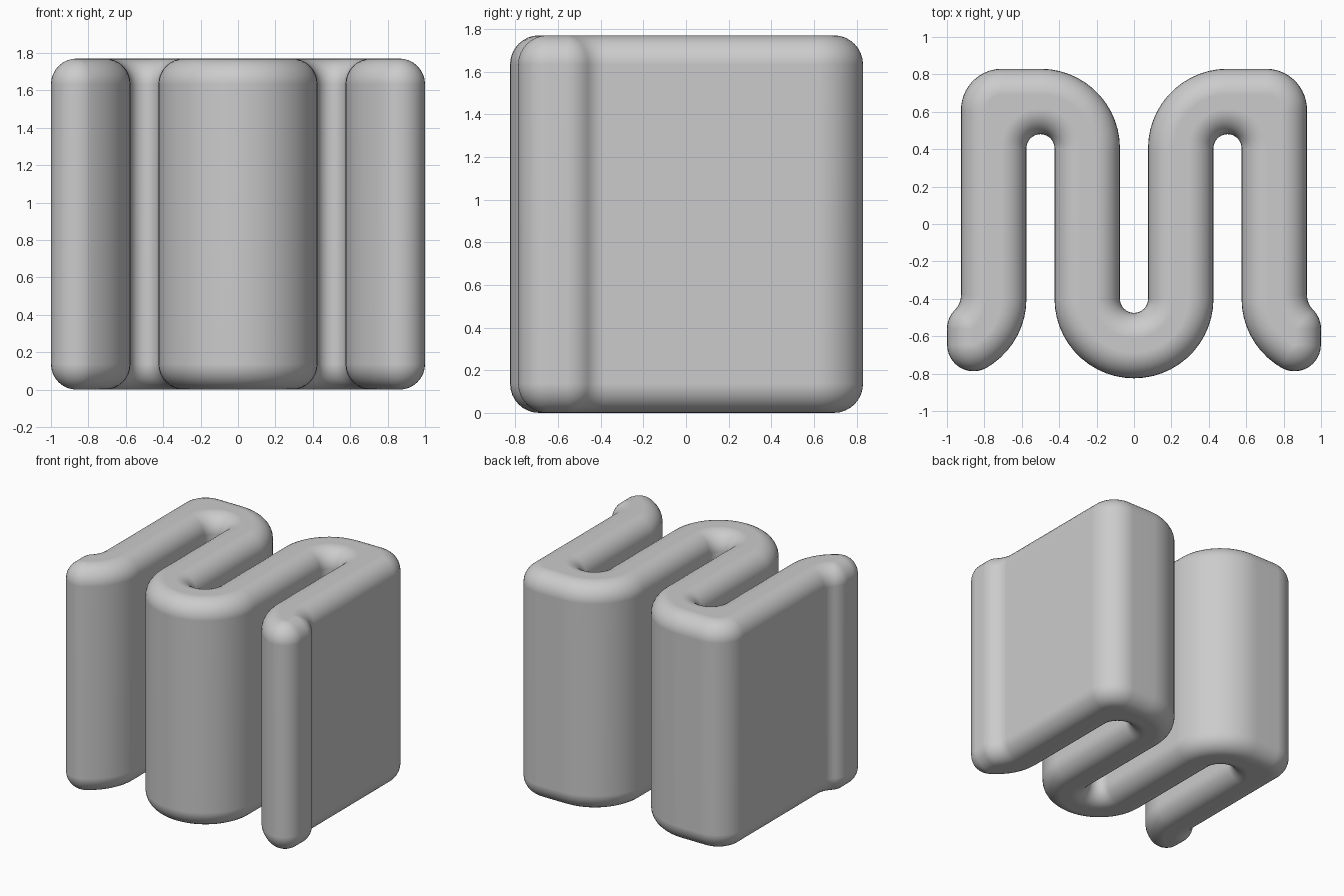
import bpy, bmesh
from math import radians, cos, sin, ceil

cube = bpy.data.objects.get("Cube")
if cube:
    bpy.data.objects.remove(cube)

HEIGHT = 1.77
ROUND = 0.137
STEPS = 8

# One half of the folded outline: centre x, centre y, radius, start, end, side
# (side 1 bulges outward, side -1 curves inward)
ARCS = [
    (0, -0.4, 0.425, 270, 360, 1),          # front fold, outside
    (0.5, 0.405, 0.075, 180, 0, -1),        # back fold, inside
    (1, -0.4, 0.425, 180, 235, 1),          # sweep to the tip
    (0.858, -0.646, 0.141, 240, 360, 1),    # tip
    (0.86, -0.56, 0.14, 0, 40, 1),          # tip shoulder
    (1.041, -0.379, 0.116, 225, 180, -1),   # notch behind the tip
    (0.705, 0.61, 0.22, 0, 90, 1),          # back corner
    (0.5, 0.405, 0.425, 90, 180, 1),        # back fold, outside
    (0, -0.4, 0.075, 360, 270, -1),         # front fold, inside
]


def outline(inset):
    half = []
    for cx, cy, radius, start, end, side in ARCS:
        count = max(4, ceil(abs(end - start) / 7))
        r = radius - side * inset
        for i in range(count + 1):
            a = radians(start + (end - start) * i / count)
            half.append((cx + r * cos(a), cy + r * sin(a)))
    # Mirror to the other side, sharing the two points on the centre line
    return half + [(-x, y) for x, y in reversed(half[1:-1])]


# Rounded edge profile: inset and height of each ring
quarter = [radians(90 * i / STEPS) for i in range(STEPS + 1)]
bottom = [(ROUND * (1 - sin(a)), ROUND * (1 - cos(a))) for a in quarter]
profile = bottom + [(d, HEIGHT - z) for d, z in reversed(bottom)]

bm = bmesh.new()
rings = [[bm.verts.new((x, y, z)) for x, y in outline(d)] for d, z in profile]
n = len(rings[0])
for low, high in zip(rings, rings[1:]):
    for i in range(n):
        j = (i + 1) % n
        bm.faces.new((low[i], low[j], high[j], high[i]))

# Each cap is a strip of quads joining the two edges of the ribbon, as one face
bm.faces.new(rings[-1])
bm.faces.new(list(reversed(rings[0])))
bmesh.ops.recalc_face_normals(bm, faces=bm.faces)

mesh = bpy.data.meshes.new("folded_slab")
bm.to_mesh(mesh)
bm.free()
slab = bpy.data.objects.new("folded_slab", mesh)
bpy.context.collection.objects.link(slab)

# Plain grey
grey = bpy.data.materials.new("plain_grey")
grey.use_nodes = True
colour = (0.6, 0.6, 0.6, 1)
grey.diffuse_color = colour
grey.node_tree.nodes["Principled BSDF"].inputs["Base Color"].default_value = colour
mesh.materials.append(grey)

# Smooth shading with flat caps and walls kept true
bpy.context.view_layer.objects.active = slab
slab.select_set(True)
bpy.ops.object.shade_smooth_by_angle(angle=radians(40))
weighted = slab.modifiers.new("weighted_normals", 'WEIGHTED_NORMAL')
weighted.keep_sharp = True
